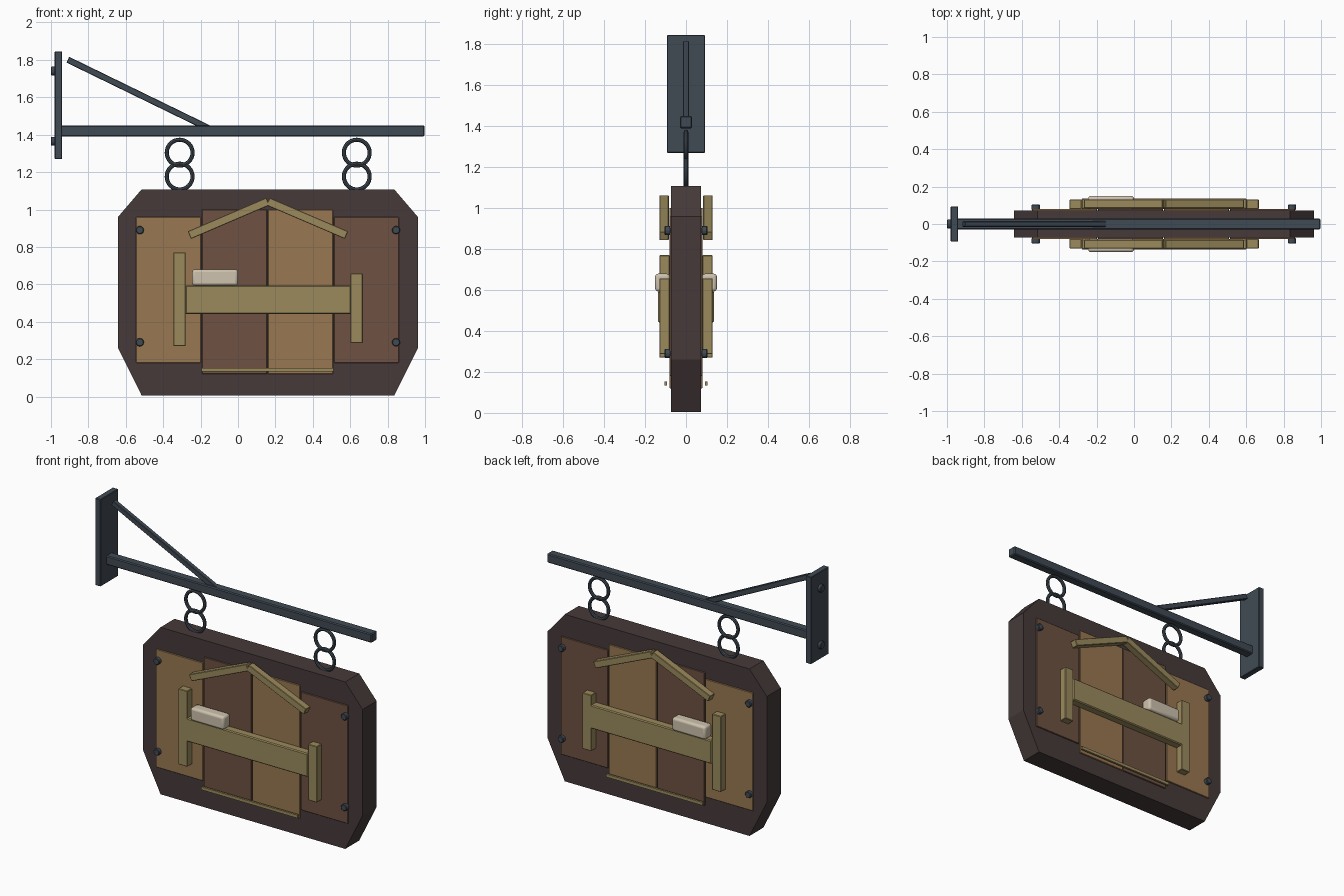
import bpy, math
from mathutils import Vector

cube = bpy.data.objects.get("Cube")
if cube:
    bpy.data.objects.remove(cube, do_unlink=True)


def material(name, rgb):
    linear = [(c / 255 / 12.92 if c < 11 else ((c / 255 + 0.055) / 1.055) ** 2.4) for c in rgb]
    m = bpy.data.materials.new(name)
    m.use_nodes = True
    m.diffuse_color = (*linear, 1)
    bsdf = m.node_tree.nodes["Principled BSDF"]
    bsdf.inputs["Base Color"].default_value = (*linear, 1)
    bsdf.inputs["Roughness"].default_value = 0.8
    return m


IRON = material("dark iron", (64, 74, 84))
FRAME = material("dark frame wood", (70, 58, 58))
LIGHT = material("light plank wood", (153, 119, 81))
DARK = material("brown plank wood", (110, 82, 66))
OLIVE = material("olive carved wood", (155, 138, 92))
LINEN = material("pillow linen", (206, 194, 174))


def finish(name, mat, bevel=0, segments=1):
    ob = bpy.context.object
    ob.name = name
    ob.data.materials.append(mat)
    if bevel:
        mod = ob.modifiers.new("Bevel", "BEVEL")
        mod.width, mod.segments = bevel, segments
    return ob


def box(name, mat, x, y, z, bevel=0, segments=1):
    """Box from (min, max) pairs on each axis."""
    spans = (x, y, z)
    bpy.ops.mesh.primitive_cube_add(size=1, location=[(a + b) / 2 for a, b in spans])
    bpy.context.object.scale = [b - a for a, b in spans]
    bpy.ops.object.transform_apply(location=False, rotation=False, scale=True)
    return finish(name, mat, bevel, segments)


def beam(name, mat, start, end, width, depth, bevel=0):
    """Square-ended bar running between two points in an x-z plane."""
    a, b = Vector(start), Vector(end)
    d = b - a
    bpy.ops.mesh.primitive_cube_add(size=1, location=(a + b) / 2)
    ob = bpy.context.object
    ob.scale = (d.length, depth, width)
    bpy.ops.object.transform_apply(location=False, rotation=False, scale=True)
    ob.rotation_euler.y = -math.atan2(d.z, d.x)
    return finish(name, mat, bevel)


def bolt(name, location, rotation, radius, depth):
    bpy.ops.mesh.primitive_cylinder_add(vertices=12, radius=radius, depth=depth,
                                        location=location, rotation=rotation)
    return finish(name, IRON, 0.004)


# Wall bracket: plate, its bolts, arm and brace
box("wall_plate", IRON, (-0.98, -0.94), (-0.093, 0.093), (1.27, 1.845), 0.003)
for z in (1.365, 1.74):
    bolt("wall_bolt", (-0.985, 0, z), (0, math.pi / 2, 0), 0.025, 0.03)
box("bracket_arm", IRON, (-0.95, 0.997), (-0.03, 0.03), (1.39, 1.45), 0.006)
beam("bracket_brace", IRON, (-0.91, 0, 1.801), (-0.15, 0, 1.431), 0.034, 0.03, 0.003)

# Two linked rings on each side
for x in (-0.312, 0.635):
    for z in (1.304, 1.176):
        bpy.ops.mesh.primitive_torus_add(major_radius=0.069, minor_radius=0.011,
                                         major_segments=32, minor_segments=8,
                                         location=(x, 0, z), rotation=(math.pi / 2, 0, 0))
        finish("hanging_ring", IRON)
        bpy.ops.object.shade_smooth_by_angle()

# Octagonal board, centred on x = 0.16
CX, HALF, CUT, THICK = 0.16, 0.802, 0.675, 0.073
outline = [(-CUT, 0.005), (CUT, 0.005), (HALF, 0.26), (HALF, 0.96),
           (CUT, 1.108), (-CUT, 1.108), (-HALF, 0.96), (-HALF, 0.26)]
n = len(outline)
verts = [(CX + x, y, z) for y in (-THICK, THICK) for x, z in outline]
faces = [tuple(range(n)), tuple(range(2 * n - 1, n - 1, -1))]
faces += [(i, i + n, (i + 1) % n + n, (i + 1) % n) for i in range(n)]
mesh = bpy.data.meshes.new("sign_board")
mesh.from_pydata(verts, [], faces)
mesh.materials.append(FRAME)
bpy.context.collection.objects.link(bpy.data.objects.new("sign_board", mesh))

# Four planks showing through on both faces
for i in range(4):
    x = -0.545 + i * 0.353
    z = (0.12, 1.0) if i in (1, 2) else (0.18, 0.96)
    box("plank", DARK if i % 2 else LIGHT, (x, x + 0.346), (-0.081, 0.081), z, 0.002)

# Emblem repeated on front and back
for side, s in (("front", -1), ("back", 1)):
    def span(a, b):
        return tuple(sorted((s * a, s * b)))

    box(side + "_head_post", OLIVE, (-0.346, -0.28), span(0.079, 0.13), (0.27, 0.77), 0.003)
    box(side + "_foot_post", OLIVE, (0.602, 0.667), span(0.079, 0.13), (0.287, 0.657), 0.003)
    box(side + "_bed_rail", OLIVE, (-0.282, 0.604), span(0.079, 0.136), (0.44, 0.595), 0.006)
    box(side + "_pillow", LINEN, (-0.245, 0), span(0.079, 0.151), (0.593, 0.68), 0.015, 3)
    bpy.ops.object.shade_smooth_by_angle()
    box(side + "_bottom_trim", OLIVE, (-0.195, 0.51), span(0.093, 0.106), (0.133, 0.153))
    for d in (-1, 1):
        beam(side + "_roof_beam", OLIVE, (CX + d * 0.42, s * 0.107, 0.863),
             (CX, s * 0.107, 1.043), 0.044, 0.046, 0.003)
        for z in (0.29, 0.89):
            bolt(side + "_board_bolt", (CX + d * 0.685, s * 0.09, z),
                 (math.pi / 2, 0, 0), 0.022, 0.03)
